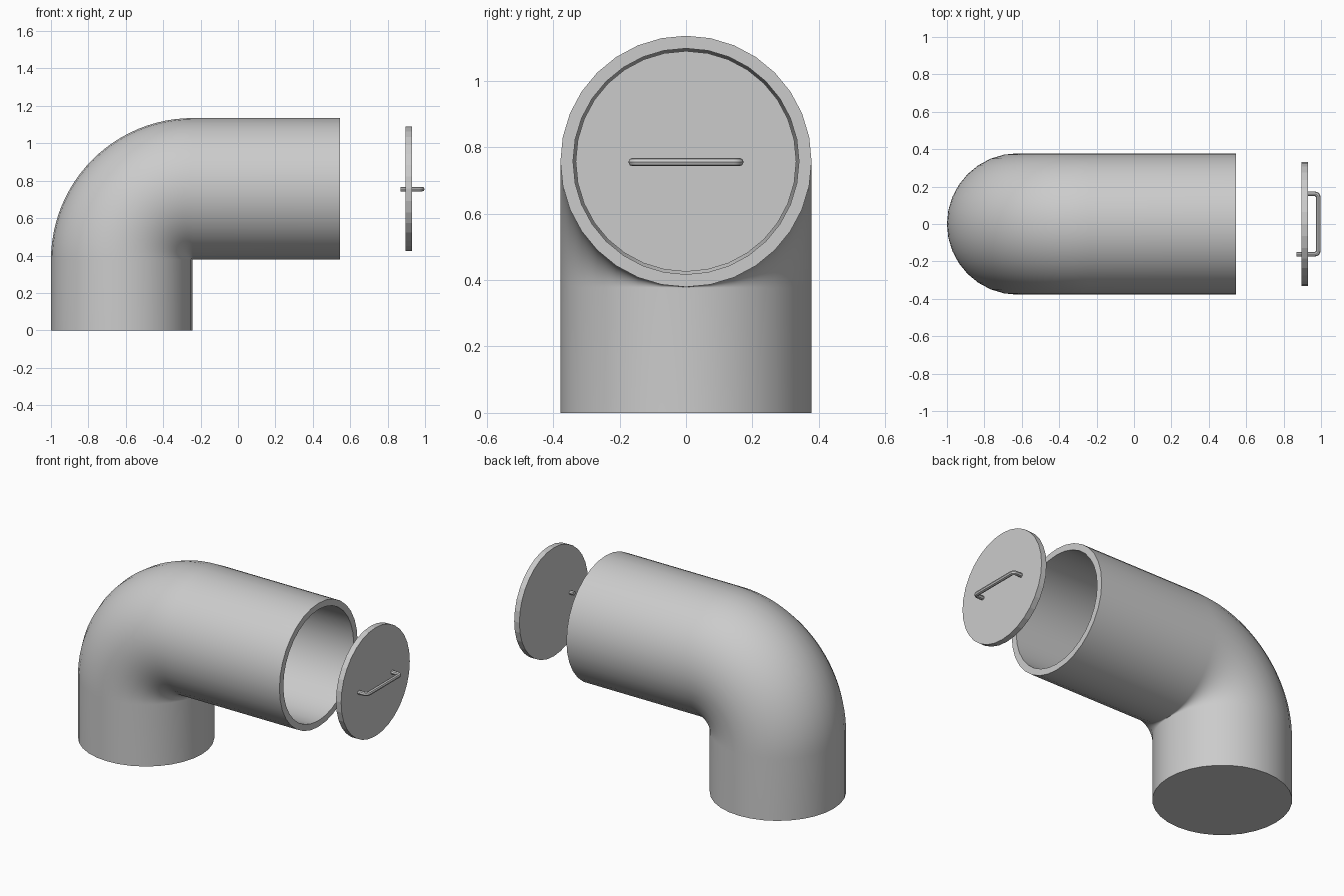
import bpy, bmesh
from math import sin, cos, pi
from mathutils import Vector, Matrix

cube = bpy.data.objects.get("Cube")
if cube:
    bpy.data.objects.remove(cube, do_unlink=True)

GREY = (0.6, 0.6, 0.6, 1)
grey = bpy.data.materials.new("plain grey")
grey.use_nodes = True
grey.diffuse_color = GREY
grey.node_tree.nodes["Principled BSDF"].inputs["Base Color"].default_value = GREY

SIDES = 32
OUTER, INNER = 0.378, 0.34
BEND = 0.38                      # radius of the elbow centre line
AXIS_Z = 0.757                   # height of the horizontal run
PIVOT = Vector((-0.622 + BEND, 0, AXIS_Z - BEND))
MOUTH = 0.545


def finish(bm, name):
    bmesh.ops.recalc_face_normals(bm, faces=bm.faces)
    mesh = bpy.data.meshes.new(name)
    bm.to_mesh(mesh)
    bm.free()
    mesh.materials.append(grey)
    obj = bpy.data.objects.new(name, mesh)
    bpy.context.collection.objects.link(obj)
    return obj


def smooth(obj):
    bpy.ops.object.select_all(action='DESELECT')
    obj.select_set(True)
    bpy.context.view_layer.objects.active = obj
    bpy.ops.object.shade_smooth_by_angle(angle=pi / 6)


def stations(floor_z, steps=24):
    """Centre and outward direction of each ring, from the floor to the mouth."""
    out = [(Vector((PIVOT.x - BEND, 0, floor_z)), Vector((-1, 0, 0)))]
    for i in range(steps + 1):
        a = pi / 2 * i / steps
        n = Vector((-cos(a), 0, sin(a)))
        out.append((PIVOT + n * BEND, n))
    out.append((Vector((MOUTH, 0, AXIS_Z)), Vector((0, 0, 1))))
    return out


# Elbow pipe: outer skin up to the mouth, over the rim and back down inside
bm = bmesh.new()
path = [(c, n, OUTER) for c, n in stations(0)]
path += [(c, n, INNER) for c, n in reversed(stations(OUTER - INNER))]
rings = []
for c, n, r in path:
    angles = [2 * pi * k / SIDES for k in range(SIDES)]
    rings.append([bm.verts.new(c + r * (n * cos(t) + Vector((0, sin(t), 0)))) for t in angles])
for a, b in zip(rings, rings[1:]):
    for k in range(SIDES):
        j = (k + 1) % SIDES
        bm.faces.new((a[k], a[j], b[j], b[k]))
bm.faces.new(rings[0])
bm.faces.new(rings[-1])
smooth(finish(bm, "elbow_pipe"))

# Lid: flat-sided disc floating in front of the mouth
bm = bmesh.new()
bmesh.ops.create_cone(bm, cap_ends=True, segments=SIDES, radius1=0.332, radius2=0.332, depth=0.035,
                      matrix=Matrix.Translation((0.913, 0, AXIS_Z)) @ Matrix.Rotation(pi / 2, 4, 'Y'))
finish(bm, "lid")

# Handle: bent rod, one leg passing right through the lid
BAR_X, LEG_Y, ROD, FILLET = 0.985, 0.161, 0.0125, 0.018
points = [(0.869, -LEG_Y)]
for side in (-1, 1):
    arc = []
    for i in range(6):
        a = pi / 2 * i / 5
        arc.append((BAR_X - FILLET + FILLET * sin(a), side * (LEG_Y - FILLET + FILLET * cos(a))))
    points += arc if side < 0 else arc[::-1]
points.append((0.91, LEG_Y))
curve = bpy.data.curves.new("handle", 'CURVE')
curve.dimensions = '3D'
curve.bevel_depth = ROD
curve.bevel_resolution = 2
curve.use_fill_caps = True
spline = curve.splines.new('POLY')
spline.points.add(len(points) - 1)
for p, (x, y) in zip(spline.points, points):
    p.co = (x, y, AXIS_Z - 0.002, 1)
curve.materials.append(grey)
handle = bpy.data.objects.new("handle", curve)
bpy.context.collection.objects.link(handle)
bpy.ops.object.select_all(action='DESELECT')
handle.select_set(True)
bpy.context.view_layer.objects.active = handle
bpy.ops.object.convert(target='MESH')
smooth(bpy.context.view_layer.objects.active)
